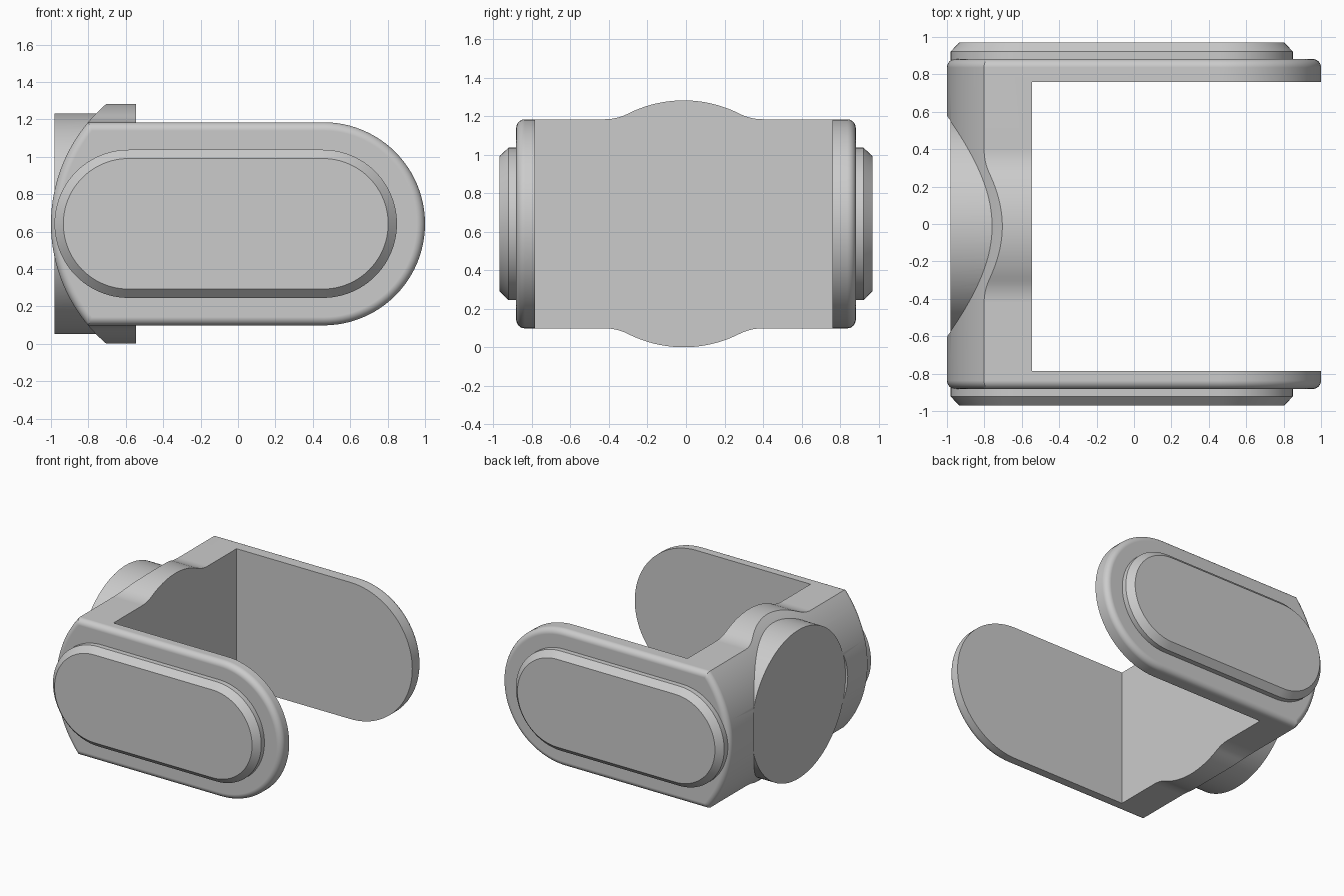
import bpy, bmesh
from math import sin, cos, asin, sqrt, pi
from mathutils import Matrix

if "Cube" in bpy.data.objects:
    bpy.data.objects.remove(bpy.data.objects["Cube"])

ZC = 0.642          # height of the horizontal mid plane
H = 0.543           # half height of the arms
BULGE_R = 0.641     # radius of the raised collar on the back wall
BULGE_Y = -0.012
BLEND = 0.27        # concave blend radius beside the collar
ROUND = 0.045       # edge rounding on the outer faces


def arc(cx, r, a0, a1, n):
    return [(cx + r * cos(a0 + (a1 - a0) * i / n), ZC + r * sin(a0 + (a1 - a0) * i / n))
            for i in range(n + 1)]


def bracket_ring(h, inset=0):
    r = 0.842 - inset
    a = asin((h - inset) / r)
    return arc(0.457, h - inset, -pi / 2, pi / 2, 48) + arc(-0.158, r, pi - a, pi + a, 48)


def pad_ring(inset):
    r = 0.396 - inset
    return arc(0.454, r, -pi / 2, pi / 2, 48) + arc(-0.585, r, pi / 2, 3 * pi / 2, 48)


def make_object(name, bm):
    bmesh.ops.recalc_face_normals(bm, faces=bm.faces)
    mesh = bpy.data.meshes.new(name)
    bm.to_mesh(mesh)
    bm.free()
    ob = bpy.data.objects.new(name, mesh)
    bpy.context.collection.objects.link(ob)
    return ob


def loft(name, stations):
    """Join (y, ring) cross-sections into a closed solid."""
    bm = bmesh.new()
    rings = [[bm.verts.new((x, y, z)) for x, z in ring] for y, ring in stations]
    n = len(rings[0])
    for a, b in zip(rings, rings[1:]):
        for i in range(n):
            j = (i + 1) % n
            bm.faces.new((a[i], a[j], b[j], b[i]))
    bm.faces.new(rings[0])
    bm.faces.new(rings[-1])
    return make_object(name, bm)


def x_cylinder(name, r, x0, x1):
    bm = bmesh.new()
    m = Matrix.Translation(((x0 + x1) / 2, BULGE_Y, ZC)) @ Matrix.Rotation(pi / 2, 4, 'Y')
    bmesh.ops.create_cone(bm, cap_ends=True, segments=128, radius1=r, radius2=r,
                          depth=x1 - x0, matrix=m)
    return make_object(name, bm)


def box(name, lo, hi):
    bm = bmesh.new()
    bmesh.ops.create_cube(bm, size=1)
    for v in bm.verts:
        v.co = [(a + b) / 2 + c * (b - a) for a, b, c in zip(lo, hi, v.co)]
    return make_object(name, bm)


def activate(ob):
    bpy.ops.object.select_all(action='DESELECT')
    bpy.context.view_layer.objects.active = ob
    ob.select_set(True)


def boolean(ob, tool, operation):
    activate(ob)
    mod = ob.modifiers.new("boolean", 'BOOLEAN')
    mod.operation, mod.object, mod.solver = operation, tool, 'EXACT'
    bpy.ops.object.modifier_apply(modifier=mod.name)
    bpy.data.objects.remove(tool)


def shade(ob):
    activate(ob)
    bpy.ops.object.shade_smooth_by_angle(angle=pi / 7)
    ob.modifiers.new("normals", 'WEIGHTED_NORMAL').keep_sharp = True


# Half height of the back wall across y: round collar with concave blends
edge = sqrt((BULGE_R + BLEND) ** 2 - (H + BLEND) ** 2)
tangent = edge * BULGE_R / (BULGE_R + BLEND)


def wall_half_height(y):
    y = abs(y)
    if y < tangent:
        return sqrt(BULGE_R ** 2 - y * y)
    return H + BLEND - sqrt(max(0, BLEND ** 2 - (edge - min(y, edge)) ** 2))


# Bracket: one lofted block with rounded outer edges and the collar in the middle
end = []
for i in range(9):
    t = pi / 2 * i / 8
    end.append((0.882 - ROUND + ROUND * sin(t), bracket_ring(H, ROUND * (1 - cos(t)))))
middle = []
for i in range(49):
    y = edge * (i / 24 - 1)
    middle.append((BULGE_Y + y, bracket_ring(wall_half_height(y))))
bracket = loft("bracket", [(-y, r) for y, r in reversed(end)] + middle + end)

# Open the space between the arms
boolean(bracket, box("gap", (-0.545, -0.785, -1), (2, 0.76, 3)), 'DIFFERENCE')

# Round boss on the back, trimmed flat
boolean(bracket, x_cylinder("boss", 0.59, -0.98, -0.65), 'UNION')
boolean(bracket, x_cylinder("boss_trim", 0.591, -1.2, -0.98), 'DIFFERENCE')
shade(bracket)

# Chamfered pads on the outer faces of both arms
for name, s in (("front_pad", -1), ("back_pad", 1)):
    shade(loft(name, [(s * y, pad_ring(d)) for y, d in ((0.875, 0), (0.922, 0), (0.97, 0.047))]))
